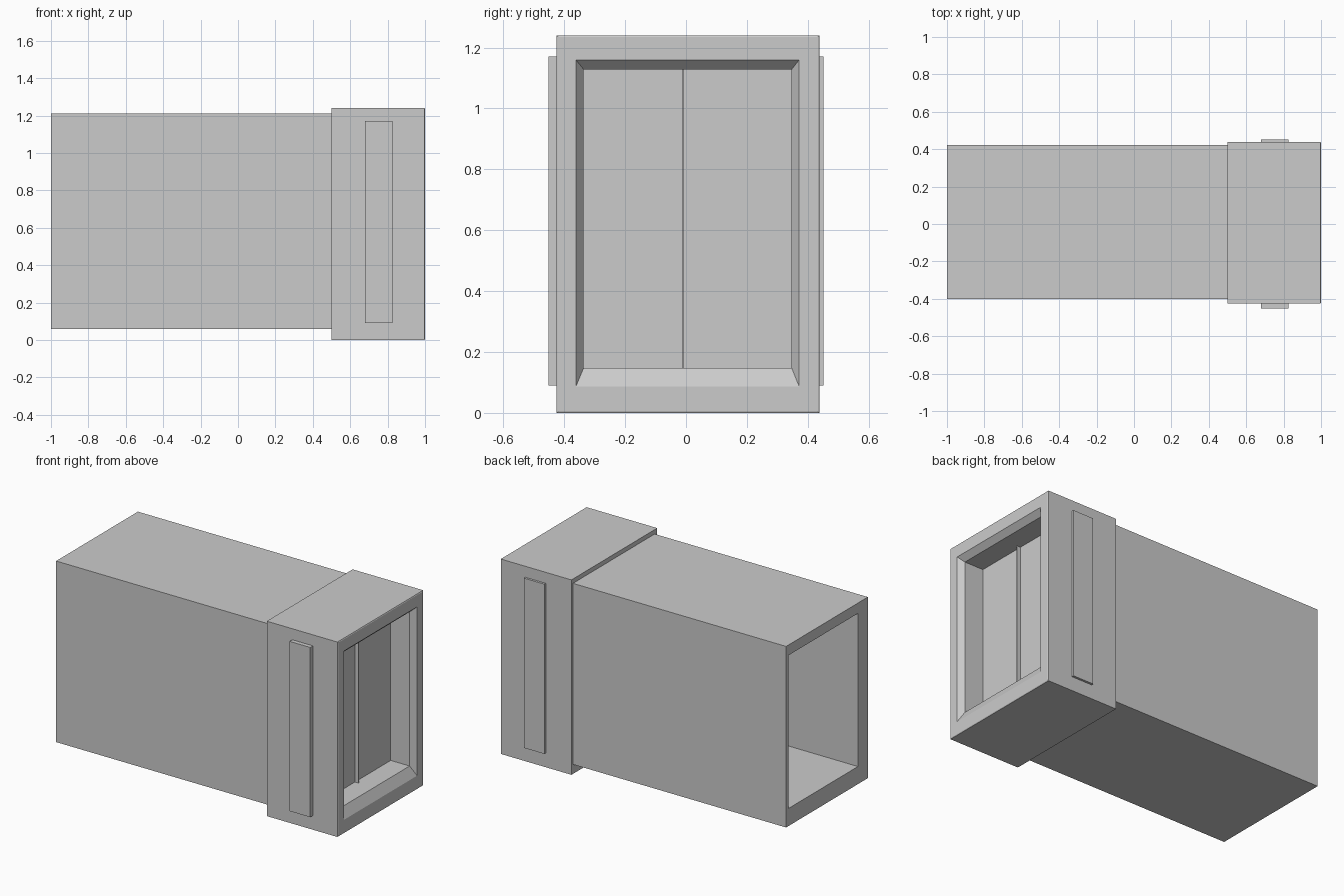
import bpy, bmesh

if "Cube" in bpy.data.objects:
    bpy.data.objects.remove(bpy.data.objects["Cube"])


def ring_loft(name, rects):
    """Closed tube made by joining rectangles (x, y0, y1, z0, z1) in a loop."""
    bm = bmesh.new()
    loops = [[bm.verts.new((x, y, z)) for y, z in ((y0, z0), (y1, z0), (y1, z1), (y0, z1))]
             for x, y0, y1, z0, z1 in rects]
    for i, a in enumerate(loops):
        b = loops[(i + 1) % len(loops)]
        for j in range(4):
            k = (j + 1) % 4
            bm.faces.new((a[j], a[k], b[k], b[j]))
    return finish(name, bm)


def box(name, x, y, z):
    bm = bmesh.new()
    bmesh.ops.create_cube(bm, size=1)
    for v in bm.verts:
        v.co = [lim[0] if c < 0 else lim[1] for c, lim in zip(v.co, (x, y, z))]
    return finish(name, bm)


def finish(name, bm):
    bmesh.ops.recalc_face_normals(bm, faces=bm.faces)
    mesh = bpy.data.meshes.new(name)
    bm.to_mesh(mesh)
    bm.free()
    obj = bpy.data.objects.new(name, mesh)
    bpy.context.collection.objects.link(obj)
    return obj


# hollow corridor, open at the -x end
outer = (-0.40, 0.422, 0.06, 1.212)
inner = (-0.30, 0.40, 0.172, 1.146)
ring_loft("corridor", [(-1, *outer), (0.51, *outer), (0.51, *inner), (-1, *inner)])

# door frame with a bevelled opening
shell = (-0.425, 0.438, 0.0, 1.24)
opening = (-0.336, 0.347, 0.148, 1.128)
ring_loft("door_frame", [(0.5, *shell), (0.997, *shell), (1.0, -0.42, 0.433, 0.005, 1.235),
                         (1.0, -0.362, 0.372, 0.086, 1.16),
                         (0.965, *opening), (0.5, *opening)])

# double door and the thin strip over its seam
seam = -0.01
for side, span in (("right", (opening[0] - 0.01, seam)), ("left", (seam, opening[1] + 0.01))):
    box("door_" + side, (0.79, 0.832), span, (0.14, 1.135))
box("door_seam_strip", (0.81, 0.857), (seam - 0.003, seam + 0.003), (0.146, 1.13))

# raised panels on both sides of the frame
for side, span in (("front", (-0.452, -0.42)), ("back", (0.43, 0.452))):
    box("side_panel_" + side, (0.68, 0.825), span, (0.09, 1.17))
